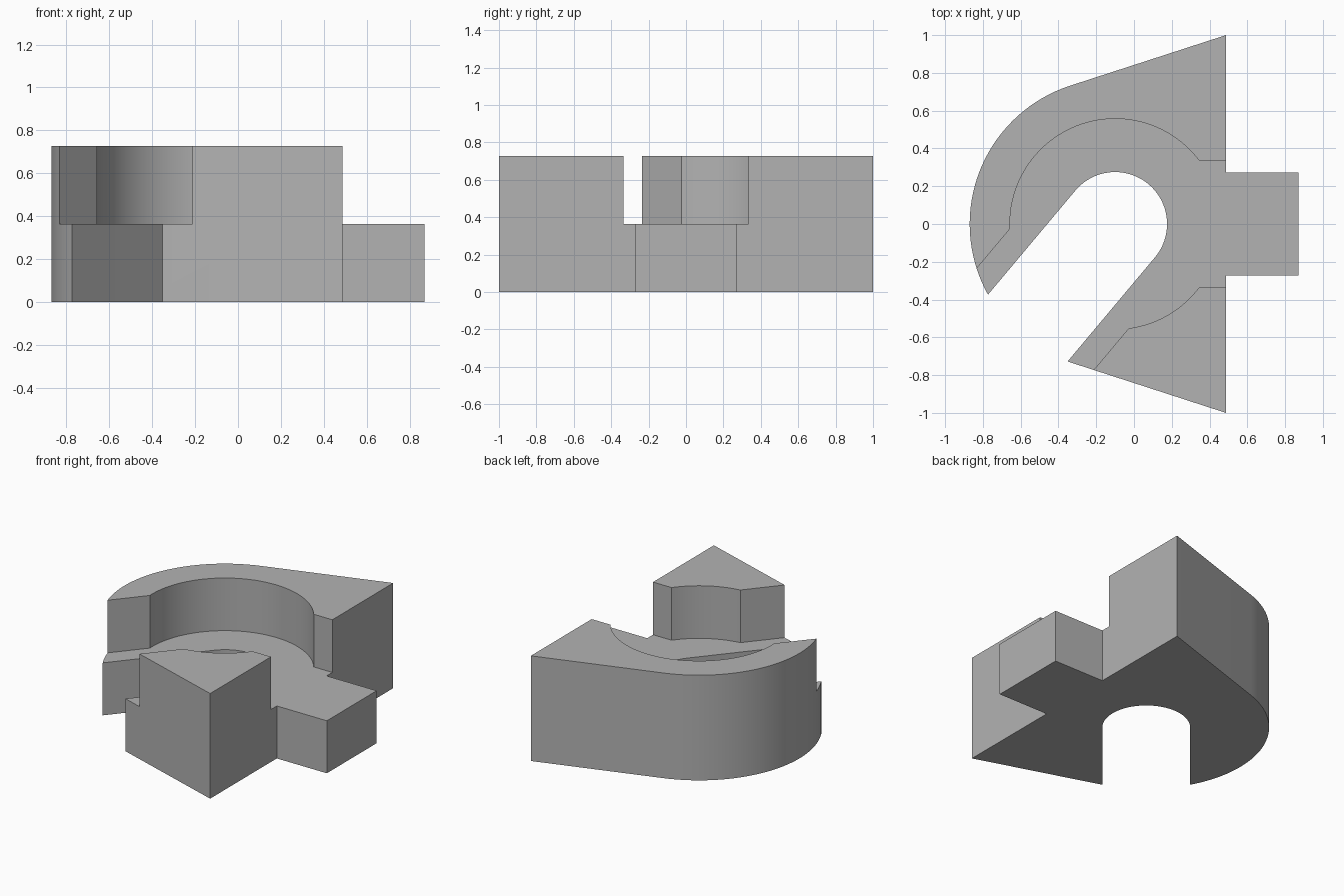
import bpy
import bmesh
from math import radians, degrees, asin, sin, cos
from mathutils import Vector

if "Cube" in bpy.data.objects:
    bpy.data.objects.remove(bpy.data.objects["Cube"], do_unlink=True)

CENTRE = Vector((-0.1, 0))
HEIGHT, STEP = 0.727, 0.363
SLOT_ANGLE = 230


def polar(radius, angle):
    a = radians(angle)
    return CENTRE + radius * Vector((cos(a), sin(a)))


def arc(radius, start, end):
    n = max(2, round(abs(end - start) / 3))
    return [polar(radius, start + (end - start) * i / n) for i in range(n + 1)]


def channel_end(half_width, angle, length=1.5):
    """The two far corners of a channel leaving the centre, anticlockwise."""
    along = polar(length, angle)
    side = Vector((-sin(radians(angle)), cos(radians(angle)))) * half_width
    return [along - side, along + side]


def prism(name, outline, bottom, top):
    """Closed solid from an anticlockwise outline."""
    bm = bmesh.new()
    low = [bm.verts.new((x, y, bottom)) for x, y in outline]
    high = [bm.verts.new((x, y, top)) for x, y in outline]
    bm.faces.new(low[::-1])
    bm.faces.new(high)
    for i in range(len(outline)):
        bm.faces.new((low[i - 1], low[i], high[i], high[i - 1]))
    mesh = bpy.data.meshes.new(name)
    bm.to_mesh(mesh)
    bm.free()
    obj = bpy.data.objects.new(name, mesh)
    bpy.context.scene.collection.objects.link(obj)
    return obj


# Block with a rounded back, tapered sides and a tab
half = [(0.87, 0.272), (0.487, 0.272), (0.487, 1.0)]
body = prism("slotted_block",
             half + arc(0.77, 108, 252) + [(x, -y) for x, y in reversed(half)],
             0, HEIGHT)

# Stepped pocket: a round recess with one channel to the tab and one to the slot
pocket_r, tab_w, slot_w = 0.557, 0.335, 0.41
a = degrees(asin(tab_w / pocket_r))
b = degrees(asin(slot_w / pocket_r))
pocket = prism("pocket_cutter",
               channel_end(tab_w, 0) + arc(pocket_r, a, SLOT_ANGLE - b)
               + channel_end(slot_w, SLOT_ANGLE)
               + arc(pocket_r, SLOT_ANGLE + b, 360 - a),
               STEP, HEIGHT + 0.3)

# Open slot with a round end, cut right through
slot = prism("slot_cutter",
             arc(0.275, SLOT_ANGLE - 270, SLOT_ANGLE - 90)
             + channel_end(0.275, SLOT_ANGLE),
             -0.3, HEIGHT + 0.3)

bpy.context.view_layer.objects.active = body
body.select_set(True)
for cutter in (pocket, slot):
    mod = body.modifiers.new("cut", "BOOLEAN")
    mod.operation = "DIFFERENCE"
    mod.solver = "EXACT"
    mod.object = cutter
    bpy.ops.object.modifier_apply(modifier=mod.name)
    bpy.data.objects.remove(cutter, do_unlink=True)

# Plain grey finish
grey = bpy.data.materials.new("light_grey")
grey.use_nodes = True
colour = (0.45, 0.45, 0.45, 1)
grey.diffuse_color = colour
grey.node_tree.nodes["Principled BSDF"].inputs["Base Color"].default_value = colour
body.data.materials.clear()
body.data.materials.append(grey)

bpy.ops.object.shade_smooth_by_angle(angle=radians(25))
